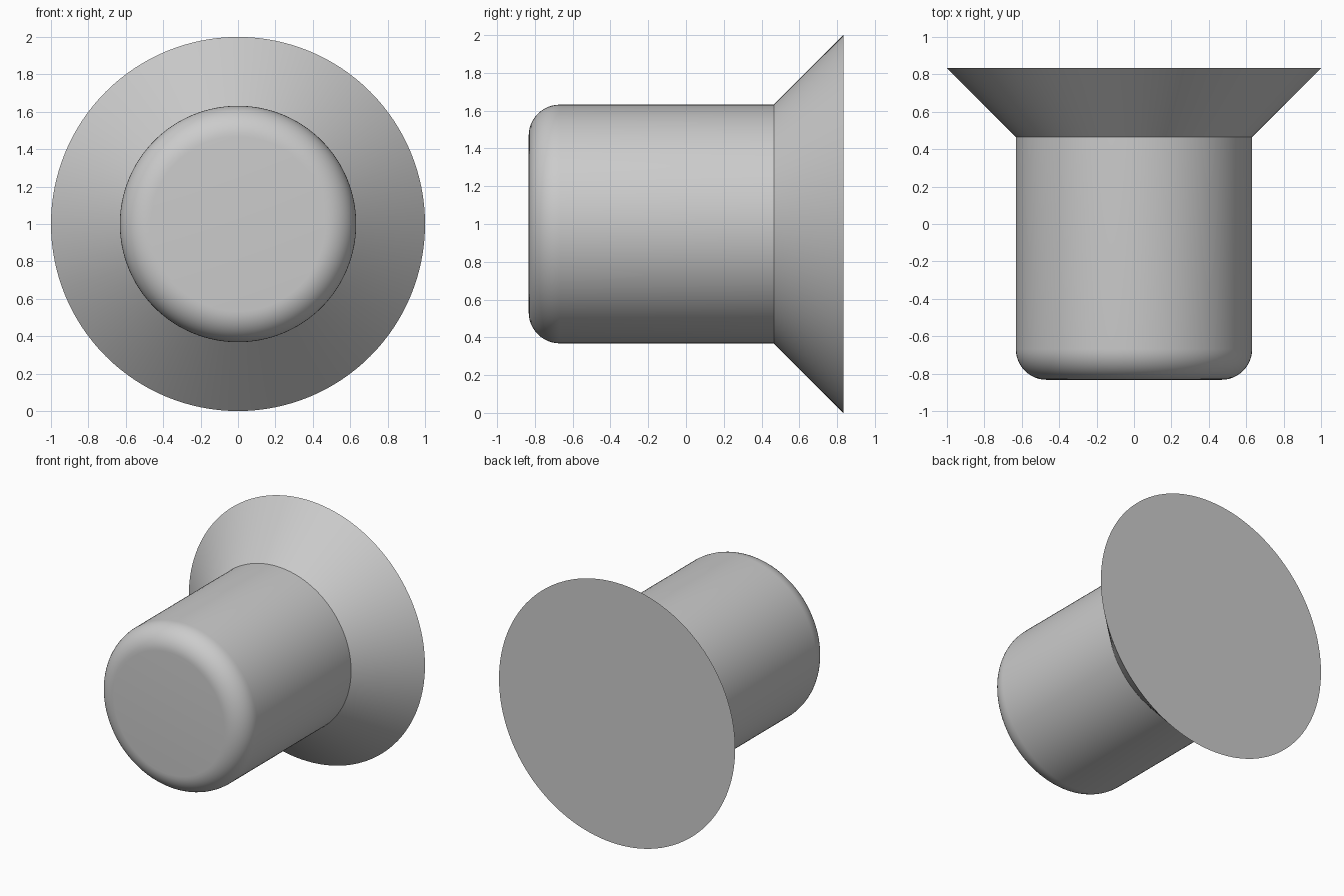
import bpy, bmesh, math
from mathutils import Matrix

cube = bpy.data.objects.get("Cube")
if cube:
    bpy.data.objects.remove(cube, do_unlink=True)

SEGMENTS = 128
FRONT, NECK, BACK = -0.833, 0.465, 0.833
SHANK_R, FLANGE_R, FILLET = 0.632, 1.0, 0.165

grey = bpy.data.materials.new("plain_grey")
grey.use_nodes = True
colour = (0.6, 0.6, 0.6, 1)
grey.diffuse_color = colour
grey.node_tree.nodes["Principled BSDF"].inputs["Base Color"].default_value = colour

# Half profile as (radius, y): rounded nose, straight shank, conical flange
profile = []
for i in range(13):
    a = math.pi / 2 * i / 12
    profile.append((SHANK_R - FILLET + FILLET * math.sin(a),
                    FRONT + FILLET - FILLET * math.cos(a)))
profile += [(SHANK_R, NECK), (FLANGE_R, BACK)]

# Turn the profile about the y axis and cap both ends
bm = bmesh.new()
verts = [bm.verts.new((r, y, 0)) for r, y in profile]
edges = [bm.edges.new(pair) for pair in zip(verts, verts[1:])]
bmesh.ops.spin(bm, geom=verts + edges, cent=(0, 0, 0), axis=(0, 1, 0),
               angle=2 * math.pi, steps=SEGMENTS, use_merge=True)
bmesh.ops.remove_doubles(bm, verts=bm.verts[:], dist=1e-5)
bmesh.ops.holes_fill(bm, edges=[e for e in bm.edges if e.is_boundary], sides=0)
bmesh.ops.recalc_face_normals(bm, faces=bm.faces[:])
bmesh.ops.transform(bm, matrix=Matrix.Translation((0, 0, 1)), verts=bm.verts[:])

mesh = bpy.data.meshes.new("flanged_plug")
bm.to_mesh(mesh)
bm.free()
mesh.materials.append(grey)
plug = bpy.data.objects.new("flanged_plug", mesh)
bpy.context.collection.objects.link(plug)

# Smooth the curved sides, keep the neck and rim crisp
bpy.ops.object.select_all(action="DESELECT")
plug.select_set(True)
bpy.context.view_layer.objects.active = plug
bpy.ops.object.shade_smooth_by_angle(angle=math.radians(30))
